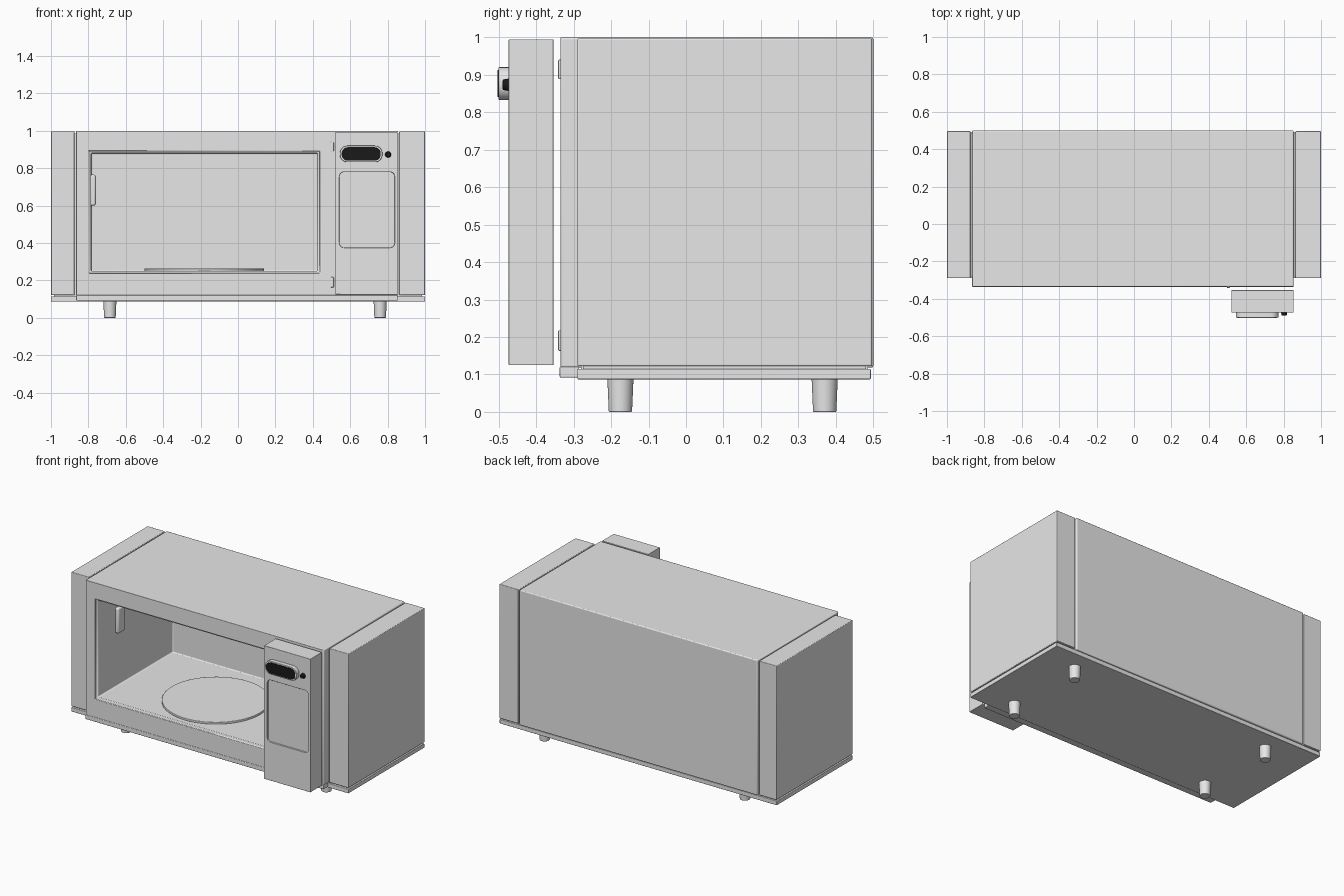
import bpy, bmesh, math
from mathutils import Vector

cube = bpy.data.objects.get("Cube")
if cube:
    bpy.data.objects.remove(cube, do_unlink=True)


def material(name, value):
    m = bpy.data.materials.new(name)
    m.use_nodes = True
    m.diffuse_color = (value, value, value, 1)
    m.node_tree.nodes["Principled BSDF"].inputs["Base Color"].default_value = m.diffuse_color
    return m


GREY = material("plain grey", 0.8)
BLACK = material("display black", 0.01)


def finish(bm, name, mat, bevel=0.0):
    bmesh.ops.recalc_face_normals(bm, faces=bm.faces)
    mesh = bpy.data.meshes.new(name)
    bm.to_mesh(mesh)
    bm.free()
    mesh.materials.append(mat)
    ob = bpy.data.objects.new(name, mesh)
    bpy.context.collection.objects.link(ob)
    if bevel:
        mod = ob.modifiers.new("edges", "BEVEL")
        mod.width, mod.segments = bevel, 3
        mod.limit_method = "ANGLE"
    bpy.ops.object.select_all(action="DESELECT")
    ob.select_set(True)
    bpy.context.view_layer.objects.active = ob
    bpy.ops.object.shade_smooth_by_angle(angle=math.radians(30))
    return ob


def box_mesh(x, y, z):
    bm = bmesh.new()
    bmesh.ops.create_cube(bm, size=1)
    for v in bm.verts:
        v.co = Vector([a + (b - a) * (c + 0.5) for (a, b), c in zip((x, y, z), v.co)])
    return bm


def box(name, x, y, z, bevel=0.0, mat=GREY):
    return finish(box_mesh(x, y, z), name, mat, bevel)


def recess(bm, face, x, z, depth):
    """Inset a front face to the given rectangle, then push it inwards."""
    bmesh.ops.inset_individual(bm, faces=[face], thickness=0.01)
    c = face.calc_center_median()
    for v in face.verts:
        v.co.x = x[0] if v.co.x < c.x else x[1]
        v.co.z = z[0] if v.co.z < c.z else z[1]
    new = bmesh.ops.extrude_discrete_faces(bm, faces=[face])["faces"][0]
    bmesh.ops.translate(bm, verts=new.verts, vec=(0, depth, 0))
    return new


def front_face(bm):
    return min(bm.faces, key=lambda f: f.calc_center_median().y)


def cylinder(name, centre, r_low, r_high, height, mat=GREY, segments=32, along_y=False, bevel=0.0):
    bm = bmesh.new()
    bmesh.ops.create_cone(bm, cap_ends=True, segments=segments,
                          radius1=r_low, radius2=r_high, depth=height)
    ob = finish(bm, name, mat, bevel)
    ob.location = centre
    if along_y:
        ob.rotation_euler.x = math.pi / 2
    return ob


def pill(name, x, z, y, radius, mat, bevel=0.0):
    """Front-facing plate with rounded ends."""
    bm = box_mesh(x, y, z)
    edges = [e for e in bm.edges if abs((e.verts[0].co - e.verts[1].co).normalized().y) > 0.9]
    bmesh.ops.bevel(bm, geom=edges, offset=radius, segments=6, profile=0.5, affect="EDGES")
    return finish(bm, name, mat, bevel)


# Oven body with a stepped opening and a deep cooking cavity
bm = box_mesh((-0.865, 0.853), (-0.335, 0.5), (0.118, 1.0))
rim = recess(bm, front_face(bm), (-0.797, 0.437), (0.238, 0.892), 0.012)
recess(bm, rim, (-0.785, 0.425), (0.25, 0.88), 0.77)
finish(bm, "oven_body", GREY, 0.008)

# Turntable and door latch inside the cavity
cylinder("turntable", (-0.18, 0.03, 0.256), 0.32, 0.32, 0.014, segments=64, bevel=0.003)
box("door_latch", (-0.79, -0.76), (-0.145, -0.075), (0.6, 0.765), 0.01)

# Side panels, joined to the body by set-back strips
for side, inner, outer, wall in (("right", -0.874, -1, -0.85), ("left", 0.862, 1, 0.84)):
    lo, hi = sorted((inner, outer))
    box(side + "_side_panel", (lo, hi), (-0.29, 0.496), (0.122, 0.997), 0.004)
    lo, hi = sorted((wall, inner + math.copysign(0.01, inner)))
    box(side + "_seam_strip", (lo, hi), (-0.28, 0.485), (0.11, 0.985))

# Base plate: wide slab plus a front lip under the body
box("base_plate", (-1, 1), (-0.29, 0.493), (0.087, 0.115), 0.003)
box("base_front_lip", (-0.865, 0.853), (-0.337, -0.285), (0.092, 0.121), 0.003)
box("base_spacer", (-0.985, 0.985), (-0.275, 0.48), (0.11, 0.125))

# Feet
for i, fx in enumerate((-0.685, 0.76)):
    for j, fy in enumerate((-0.175, 0.37)):
        cylinder(f"foot_{i}_{j}", (fx, fy, 0.046), 0.031, 0.035, 0.092, bevel=0.003)

# Control panel standing in front of the body, with a rounded keypad recess
bm = box_mesh((0.52, 0.853), (-0.473, -0.354), (0.125, 0.994))
pad = recess(bm, front_face(bm), (0.542, 0.838), (0.375, 0.78), 0.01)
corners = [e for v in pad.verts for e in v.link_edges if e not in pad.edges[:]]
bmesh.ops.bevel(bm, geom=corners, offset=0.025, segments=5, profile=0.5, affect="EDGES")
finish(bm, "control_panel", GREY, 0.004)

# Display housing, dark display and button
pill("display_housing", (0.545, 0.772), (0.832, 0.92), (-0.5, -0.465), 0.04, GREY, 0.003)
pill("display", (0.554, 0.763), (0.84, 0.912), (-0.503, -0.498), 0.033, BLACK)
cylinder("button", (0.803, -0.479, 0.873), 0.017, 0.014, 0.02, BLACK, 24, True, 0.003)

# Hinge tabs beside the control panel
for name, z in (("upper_hinge", (0.888, 0.94)), ("lower_hinge", (0.163, 0.218))):
    box(name, (0.496, 0.512), (-0.341, -0.33), z, 0.003)
